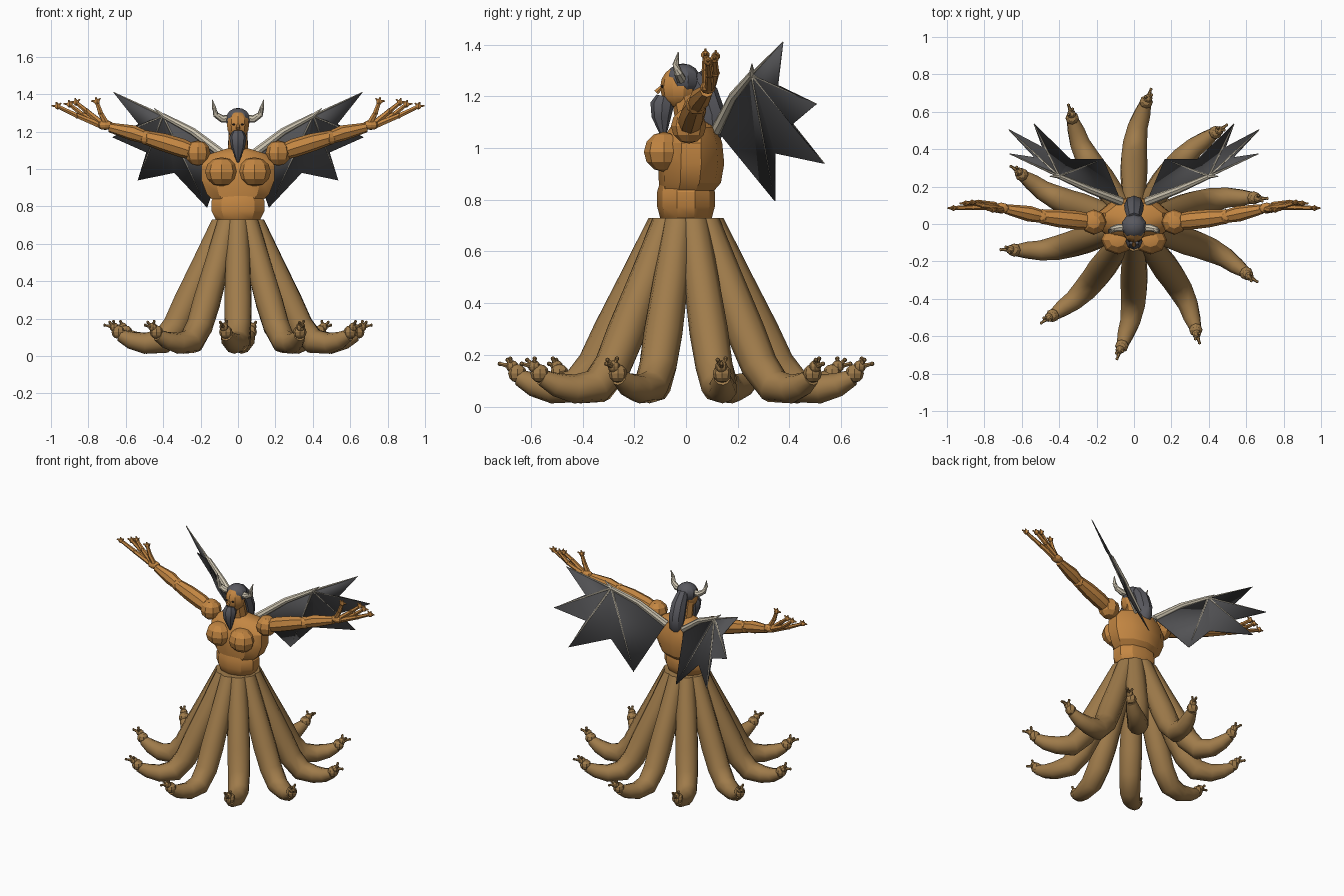
import bpy, bmesh, math
from mathutils import Vector, Matrix

cube = bpy.data.objects.get("Cube")
if cube:
    bpy.data.objects.remove(cube, do_unlink=True)


def material(name, r, g, b):
    m = bpy.data.materials.new(name)
    m.use_nodes = True
    m.diffuse_color = (r, g, b, 1)
    m.node_tree.nodes["Principled BSDF"].inputs["Base Color"].default_value = (r, g, b, 1)
    return m


SKIN = material("orange skin", 0.55, 0.24, 0.055)
TENTACLE = material("brown tentacle", 0.35, 0.2, 0.07)
HAIR = material("slate hair", 0.1, 0.1, 0.115)
MEMBRANE = material("grey membrane", 0.085, 0.085, 0.09)
BONE = material("pale bone", 0.62, 0.56, 0.44)
DARK = material("dark eye", 0.03, 0.02, 0.015)


def finish(name, bm, mat, angle=25):
    bmesh.ops.recalc_face_normals(bm, faces=bm.faces)
    me = bpy.data.meshes.new(name)
    bm.to_mesh(me)
    bm.free()
    me.materials.append(mat)
    ob = bpy.data.objects.new(name, me)
    bpy.context.collection.objects.link(ob)
    bpy.ops.object.select_all(action="DESELECT")
    ob.select_set(True)
    bpy.context.view_layer.objects.active = ob
    bpy.ops.object.shade_smooth_by_angle(angle=math.radians(angle))
    return ob


def add_ball(bm, at, size, segs=8, rings=6):
    size = Vector((size,) * 3) if isinstance(size, float) else Vector(size)
    bmesh.ops.create_uvsphere(bm, u_segments=segs, v_segments=rings, radius=1,
                              matrix=Matrix.Translation(at) @ Matrix.Diagonal(size).to_4x4())


def add_tube(bm, points, radii, sides=8, start=None):
    # Sweep a ring along the points
    pts = [Vector(p) for p in points]
    rings = []
    for i, p in enumerate(pts):
        t = (pts[min(i + 1, len(pts) - 1)] - pts[max(i - 1, 0)]).normalized()
        if i == 0 and start:
            t = Vector(start)
        ref = Vector((0, 0, 1)) if abs(t.z) < 0.95 else Vector((0, 1, 0))
        if start:
            ref = Vector((-pts[-1].y, pts[-1].x, 0)).normalized()
        u = t.cross(ref).normalized()
        v = t.cross(u)
        rings.append([bm.verts.new(p + radii[i] * (math.cos(a) * u + math.sin(a) * v))
                      for a in (math.tau * k / sides for k in range(sides))])
    for a, b in zip(rings, rings[1:]):
        for k in range(sides):
            n = (k + 1) % sides
            bm.faces.new((a[k], a[n], b[n], b[k]))
    bm.faces.new(rings[0])
    bm.faces.new(rings[-1])


def ball(name, at, size, mat, segs=8, rings=6, angle=25):
    bm = bmesh.new()
    add_ball(bm, at, size, segs, rings)
    return finish(name, bm, mat, angle)


def tube(name, points, radii, mat, sides=8, angle=40):
    bm = bmesh.new()
    add_tube(bm, points, radii, sides)
    return finish(name, bm, mat, angle)


def lathe(name, profile, mat, sides=10):
    # Stack of elliptical rings: half width, half depth, y centre, height
    bm = bmesh.new()
    rings = [[bm.verts.new((w * math.cos(a), y + d * math.sin(a), z))
              for a in (math.tau * (k + 0.5) / sides for k in range(sides))]
             for w, d, y, z in profile]
    for a, b in zip(rings, rings[1:]):
        for k in range(sides):
            bm.faces.new((a[k], a[k - 1], b[k - 1], b[k]))
    bm.faces.new(rings[0])
    bm.faces.new(rings[-1])
    return finish(name, bm, mat, 30)


# Ten tentacles: distance out, sideways drift, height, radius
PATH = [(0.085, 0, 0.73, 0.06), (0.185, 0, 0.5, 0.068), (0.285, 0, 0.29, 0.075),
        (0.35, 0, 0.16, 0.072), (0.425, 0.005, 0.078, 0.068), (0.52, 0.02, 0.068, 0.056),
        (0.59, 0.045, 0.085, 0.046), (0.645, 0.062, 0.112, 0.032)]
for i in range(10):
    ang = math.radians(90 + 36 * i)
    out = Vector((math.cos(ang), math.sin(ang), 0))
    side = Vector((out.y, -out.x, 0))

    def place(r, s, z):
        return out * r + side * s + Vector((0, 0, z))

    bm = bmesh.new()
    add_tube(bm, [place(*p[:3]) for p in PATH], [p[3] for p in PATH], 10, start=(0, 0, -1))
    finish(f"tentacle_{i + 1}", bm, TENTACLE, 40)
    # Knobbly claw at the tip
    bm = bmesh.new()
    add_ball(bm, place(0.652, 0.065, 0.128), 0.036)
    add_ball(bm, place(0.672, 0.075, 0.155), 0.024)
    for s, r, z in ((0.06, 0.68, 0.185), (0.095, 0.69, 0.18), (0.09, 0.72, 0.165)):
        add_tube(bm, [place(0.672, 0.075, 0.155), place(r, s, z)], [0.014, 0.006], 6)
        add_ball(bm, place(r, s, z), 0.009, 6, 4)
    finish(f"tentacle_claw_{i + 1}", bm, TENTACLE)

# Torso
lathe("pelvis", [(0.1, 0.08, 0, 0.71), (0.125, 0.1, 0, 0.73), (0.148, 0.112, 0, 0.775),
                 (0.148, 0.112, 0, 0.83), (0.12, 0.1, 0, 0.87)], SKIN)
lathe("chest", [(0.13, 0.1, 0, 0.825), (0.175, 0.12, 0.015, 0.865), (0.205, 0.128, 0.02, 0.94),
                (0.205, 0.12, 0.02, 1.02), (0.16, 0.09, 0.03, 1.08), (0.06, 0.05, 0.02, 1.11)], SKIN)
tube("neck", [(0, 0.02, 1.07), (0, -0.01, 1.21)], [0.055, 0.048], SKIN)

# Head and face
ball("head", (0, -0.03, 1.235), (0.062, 0.07, 0.08), SKIN, 10, 8)
ball("hair_cap", (0, -0.012, 1.265), (0.068, 0.068, 0.062), HAIR, 10, 8)
tube("nose", [(0, -0.09, 1.24), (0, -0.115, 1.215)], [0.007, 0.012], SKIN, 6)
tube("beard", [(0, -0.085, 1.2), (0, -0.092, 1.17), (0, -0.095, 1.12), (0, -0.085, 1.03)],
     [0.03, 0.046, 0.038, 0.004], HAIR)
tube("back_hair", [(0, 0.03, 1.28), (0, 0.075, 1.21), (0, 0.1, 1.13), (0, 0.105, 1.06), (0, 0.09, 1.0)],
     [0.035, 0.05, 0.053, 0.045, 0.012], HAIR)

# Fingers: base, knuckle, tip
FINGERS = [((0.7, 0.08, 1.235), (0.735, 0.075, 1.3), (0.755, 0.075, 1.36)),
           ((0.73, 0.09, 1.245), (0.81, 0.1, 1.31), (0.865, 0.115, 1.355)),
           ((0.74, 0.1, 1.245), (0.83, 0.115, 1.29), (0.9, 0.11, 1.345)),
           ((0.74, 0.09, 1.235), (0.86, 0.09, 1.285), (0.965, 0.085, 1.335))]
# Wing outline after the wrist, alternating tips and notches
ROOT, WRIST = (0.07, 0.12, 1.07), (0.4, 0.255, 1.285)
WING = [(0.665, 0.375, 1.41), (0.53, 0.355, 1.24), (0.67, 0.505, 1.17), (0.49, 0.41, 1.09),
        (0.535, 0.535, 0.94), (0.34, 0.345, 0.98), (0.165, 0.345, 0.795), ROOT]

for label, sx in (("left", 1), ("right", -1)):
    def m(p):
        return Vector((sx * p[0], p[1], p[2]))

    # Chest muscles, shoulders and arms
    ball(f"{label}_breast", m((0.088, -0.085, 0.985)), (0.088, 0.078, 0.078), SKIN, 8, 6)
    ball(f"{label}_shoulder", m((0.215, 0.01, 1.085)), 0.068, SKIN)
    tube(f"{label}_upper_arm", [m((0.22, 0.01, 1.085)), m((0.3, 0.02, 1.112)), m((0.4, 0.03, 1.143)),
                                m((0.49, 0.04, 1.168))], [0.04, 0.05, 0.048, 0.038], SKIN, 8, 25)
    ball(f"{label}_elbow", m((0.49, 0.04, 1.168)), 0.04, SKIN)
    tube(f"{label}_forearm", [m((0.49, 0.04, 1.168)), m((0.56, 0.055, 1.192)), m((0.685, 0.08, 1.222))],
         [0.034, 0.042, 0.026], SKIN, 8, 25)
    ball(f"{label}_palm", m((0.71, 0.085, 1.235)), (0.045, 0.03, 0.026), SKIN)
    bm = bmesh.new()
    for base, knuckle, tip in FINGERS:
        add_tube(bm, [m(base), m(knuckle), m(tip)], [0.018, 0.014, 0.011], 6)
        add_ball(bm, m(knuckle), 0.016, 6, 4)
        add_ball(bm, m(tip), 0.017, 6, 5)
        for dx, dz in ((0.032, 0.004), (0.006, 0.024), (-0.02, 0.018)):
            end = m((tip[0] + dx, tip[1], tip[2] + dz))
            add_tube(bm, [m(tip), end], [0.01, 0.004], 6)
    finish(f"{label}_fingers", bm, SKIN)

    # Eyes and horns
    ball(f"{label}_eye", m((0.024, -0.091, 1.238)), (0.009, 0.006, 0.006), DARK, 6, 4)
    tube(f"{label}_horn", [m((0.045, -0.02, 1.27)), m((0.085, -0.02, 1.268)), m((0.118, -0.03, 1.29)),
                           m((0.128, -0.04, 1.325)), m((0.138, -0.03, 1.37))],
         [0.02, 0.02, 0.017, 0.012, 0.002], BONE)

    # Wing membrane as a fan from the wrist, with bones along it
    bm = bmesh.new()
    hub = bm.verts.new(m(WRIST))
    rim = [bm.verts.new(m(p)) for p in WING]
    for a, b in zip(rim, rim[1:]):
        bm.faces.new((hub, a, b))
    wing = finish(f"{label}_wing_membrane", bm, MEMBRANE, 1)
    thick = wing.modifiers.new("thickness", "SOLIDIFY")
    thick.thickness = 0.005
    thick.offset = 0
    bm = bmesh.new()
    add_tube(bm, [m(ROOT), m((0.24, 0.185, 1.2)), m(WRIST)], [0.024, 0.02, 0.014], 8)
    for tip in WING[0:7:2]:
        add_tube(bm, [m(WRIST), m(tip)], [0.007, 0.002], 6)
    add_tube(bm, [m(WRIST), m((0.45, 0.255, 1.325))], [0.013, 0.002], 6)
    finish(f"{label}_wing_bones", bm, BONE, 40)
